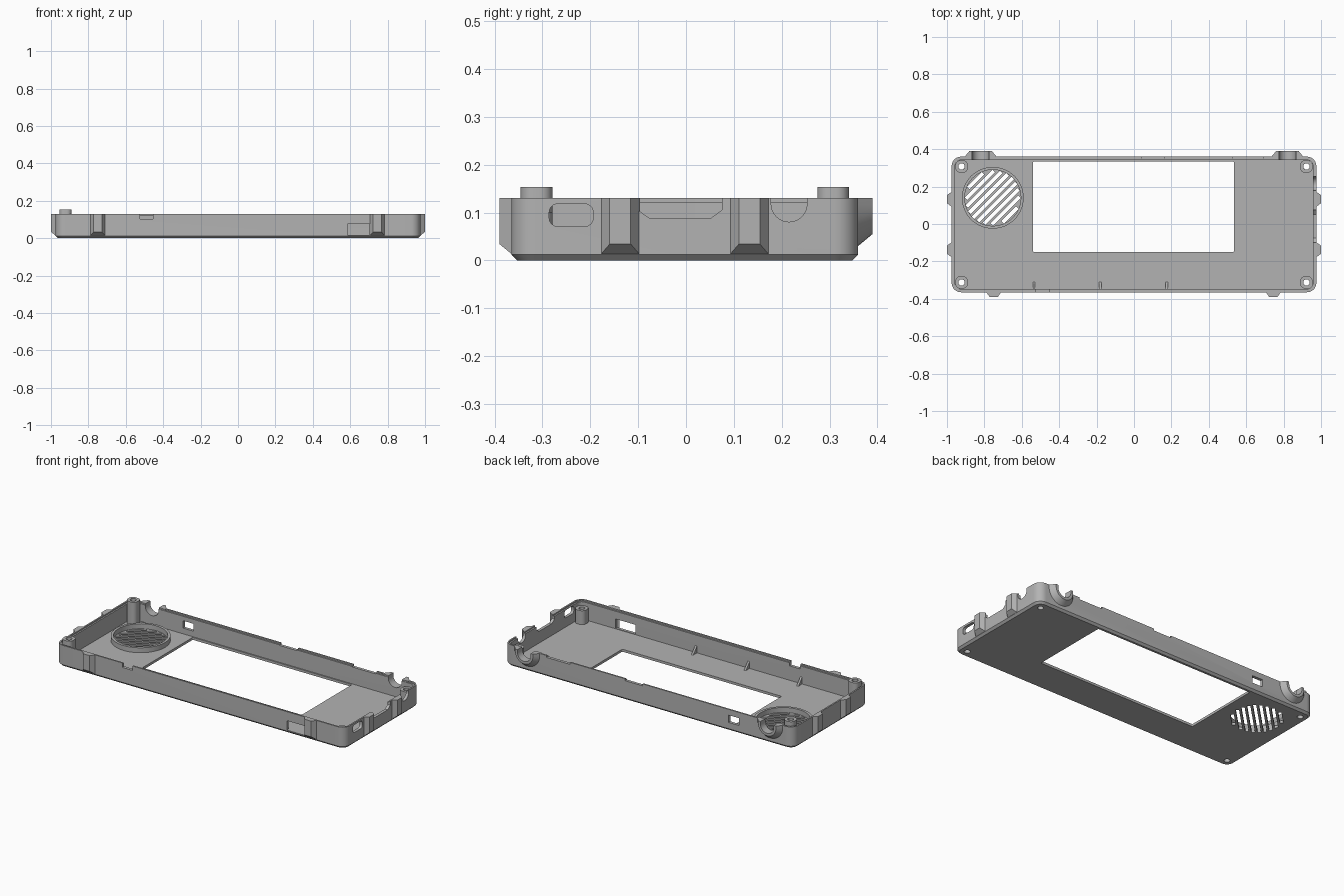
import bpy, bmesh, math

cube = bpy.data.objects.get("Cube")
if cube:
    bpy.data.objects.remove(cube, do_unlink=True)

grey = bpy.data.materials.new("mid_grey")
grey.use_nodes = True
colour = (0.45, 0.45, 0.45, 1)
grey.diffuse_color = colour
grey.node_tree.nodes["Principled BSDF"].inputs["Base Color"].default_value = colour

TOP, FLOOR, MID_Y = 0.13, 0.015, -0.0025
HALF_X, HALF_Y = 0.975, 0.3625


# ---- helpers ----
def rounded(cx, cy, hx, hy, r, n=8):
    """Rounded rectangle outline; a circle when hx = hy = r."""
    pts = []
    for q, (sx, sy) in enumerate([(1, 1), (-1, 1), (-1, -1), (1, -1)]):
        for i in range(n + 1):
            a = (q + i / n) * math.pi / 2
            pts.append((cx + sx * (hx - r) + r * math.cos(a),
                        cy + sy * (hy - r) + r * math.sin(a)))
    return pts


def arc(cx, cz, r, start, end, n=16):
    return [(cx + r * math.cos(math.radians(start + (end - start) * i / n)),
             cz + r * math.sin(math.radians(start + (end - start) * i / n)))
            for i in range(n + 1)]


def place(axis, u, v, t):
    return {"x": (t, u, v), "y": (u, t, v), "z": (u, v, t)}[axis]


def loft(bm, sections, axis="z", cyclic=False):
    """Join outlines [(points, position)] along an axis into a closed solid."""
    rings = [[bm.verts.new(place(axis, u, v, t)) for u, v in pts] for pts, t in sections]
    for a, b in zip(rings, rings[1:] + (rings[:1] if cyclic else [])):
        for i in range(len(a)):
            j = (i + 1) % len(a)
            bm.faces.new((a[i], a[j], b[j], b[i]))
    if not cyclic:
        bm.faces.new(rings[0])
        bm.faces.new(rings[-1])


def prism(bm, pts, axis, a, b):
    loft(bm, [(pts, a), (pts, b)], axis)


def rect(u0, u1, v0, v1):
    return [(u0, v0), (u1, v0), (u1, v1), (u0, v1)]


def finish(bm, name):
    bmesh.ops.remove_doubles(bm, verts=bm.verts, dist=1e-5)
    bmesh.ops.recalc_face_normals(bm, faces=bm.faces)
    mesh = bpy.data.meshes.new(name)
    bm.to_mesh(mesh)
    bm.free()
    obj = bpy.data.objects.new(name, mesh)
    bpy.context.collection.objects.link(obj)
    mesh.materials.append(grey)
    return obj


parts = []

# ---- tray: chamfered base, walls and stepped rim ----
bm = bmesh.new()


def outline(inset):
    return rounded(0, MID_Y, HALF_X - inset, HALF_Y - inset, 0.05 - inset)


loft(bm, [(outline(0.012), 0), (outline(0), 0.012), (outline(0), TOP),
          (outline(0.009), TOP), (outline(0.009), TOP - 0.008),
          (outline(0.018), TOP - 0.008), (outline(0.018), FLOOR)])
tray = finish(bm, "tray")
parts.append(tray)

# ---- openings in the tray ----
bm = bmesh.new()
HIGH = 0.2
prism(bm, rounded(-0.0025, 0.0925, 0.5375, 0.2425, 0.008), "z", -0.1, 0.1)   # screen
SPK_X, SPK_Y, SPK_R = -0.755, 0.14, 0.15
for k in range(-4, 5):                                             # speaker slots
    d = k * 0.0325
    half = math.sqrt(SPK_R ** 2 - (abs(d) + 0.009) ** 2)
    s = math.sqrt(0.5)
    quad = [(SPK_X + s * (a * half - d - b), SPK_Y + s * (a * half + d + b))
            for a, b in [(-1, -0.0095), (1, -0.0095), (1, 0.0095), (-1, 0.0095)]]
    prism(bm, quad, "z", -0.1, 0.1)
POSTS = [(sx * 0.922, MID_Y + sy * 0.31, sx) for sx in (-1, 1) for sy in (-1, 1)]
for x, y, _ in POSTS:                                              # screw holes
    prism(bm, rounded(x, y, 0.017, 0.017, 0.017, 5), "z", -0.1, 0.1)
# left wall: port slot, sloped notch, round notch
prism(bm, rounded(-0.24, 0.0945, 0.046, 0.0235, 0.018), "x", 0.9, 1.1)
prism(bm, [(-0.1, HIGH), (-0.1, 0.105), (-0.075, 0.087), (0.05, 0.087),
           (0.075, 0.105), (0.075, HIGH)], "x", 0.9, 1.1)
prism(bm, [(0.178, HIGH)] + arc(0.2155, 0.118, 0.0375, 180, 360) + [(0.253, HIGH)],
      "x", 0.9, 1.1)
# front wall: shallow notch and low opening
prism(bm, rect(-0.525, -0.455, 0.103, HIGH), "y", -0.5, -0.3)
prism(bm, rect(0.585, 0.72, 0.018, 0.075), "y", -0.5, -0.3)
# back wall: window, lowered rim and strap notches
prism(bm, rect(-0.61, -0.54, 0.05, 0.095), "y", 0.3, 0.5)
for x0, x1 in [(0.04, 0.16), (0.53, 0.69)]:
    prism(bm, rect(x0, x1, 0.118, HIGH), "y", 0.3, 0.5)
LUG_Z, LUG_HOLE = 0.115, 0.045
for x in (-0.82, 0.82):
    prism(bm, [(x - LUG_HOLE, HIGH)] + arc(x, LUG_Z, LUG_HOLE, 180, 360)
          + [(x + LUG_HOLE, HIGH)], "y", 0.335, 0.5)
cutter = finish(bm, "opening_cutter")
cutter.hide_render = True
mod = tray.modifiers.new("openings", "BOOLEAN")
mod.operation, mod.solver, mod.object = "DIFFERENCE", "EXACT", cutter
bpy.context.view_layer.objects.active = tray
tray.select_set(True)
bpy.ops.object.modifier_apply(modifier=mod.name)
bpy.data.objects.remove(cutter, do_unlink=True)

# ---- tapered wall bumps on three sides ----
BUMPS = [("x", c, s * (HALF_X - 0.002), s * 0.9995) for c in (0.1325, -0.1375) for s in (-1, 1)]
BUMPS += [("y", c, MID_Y - HALF_Y + 0.002, -0.39) for c in (-0.75, 0.745)]
for i, (axis, c, inner, outer) in enumerate(BUMPS):
    bm = bmesh.new()
    loft(bm, [(rect(c - 0.041, c + 0.041, 0.012, TOP), inner),
              (rect(c - 0.022, c + 0.022, 0.034, TOP), outer)], axis)
    parts.append(finish(bm, f"wall_bump_{i + 1}"))

# ---- open cable lugs on the back ----
for x, side in ((-0.82, "right"), (0.82, "left")):
    bm = bmesh.new()

    def cup(r):
        return ([(x - r, TOP)] + arc(x, LUG_Z, r, 180, 360) + [(x + r, TOP), (x + LUG_HOLE, TOP)]
                + arc(x, LUG_Z, LUG_HOLE, 360, 180) + [(x - LUG_HOLE, TOP)])

    loft(bm, [(cup(0.085), 0.345), (cup(0.085), 0.36), (cup(0.06), 0.39)], "y")
    parts.append(finish(bm, f"cable_lug_{side}"))

# ---- hollow screw posts, taller on the right ----
for i, (x, y, side) in enumerate(POSTS):
    bm = bmesh.new()
    height = 0.153 if side < 0 else 0.1
    outer, hole = rounded(x, y, 0.033, 0.033, 0.026), rounded(x, y, 0.017, 0.017, 0.017)
    loft(bm, [(outer, FLOOR - 0.002), (outer, height), (hole, height), (hole, FLOOR - 0.002)],
         cyclic=True)
    parts.append(finish(bm, f"screw_post_{i + 1}"))

# ---- speaker ring ----
bm = bmesh.new()
outer, hole = [rounded(SPK_X, SPK_Y, r, r, r, 16) for r in (0.165, SPK_R)]
loft(bm, [(outer, FLOOR - 0.002), (outer, 0.045), (hole, 0.045), (hole, FLOOR - 0.002)],
     cyclic=True)
parts.append(finish(bm, "speaker_ring"))

# ---- triangular gussets along the front wall ----
for i, x in enumerate((-0.535, -0.18, 0.175)):
    bm = bmesh.new()
    prism(bm, [(-0.35, 0.013), (-0.308, 0.013), (-0.35, 0.06)], "x", x - 0.006, x + 0.006)
    parts.append(finish(bm, f"gusset_{i + 1}"))

# ---- smooth curved walls, keep hard edges ----
bpy.ops.object.select_all(action="DESELECT")
for obj in parts:
    obj.select_set(True)
bpy.context.view_layer.objects.active = tray
bpy.ops.object.shade_smooth_by_angle(angle=math.radians(30))
